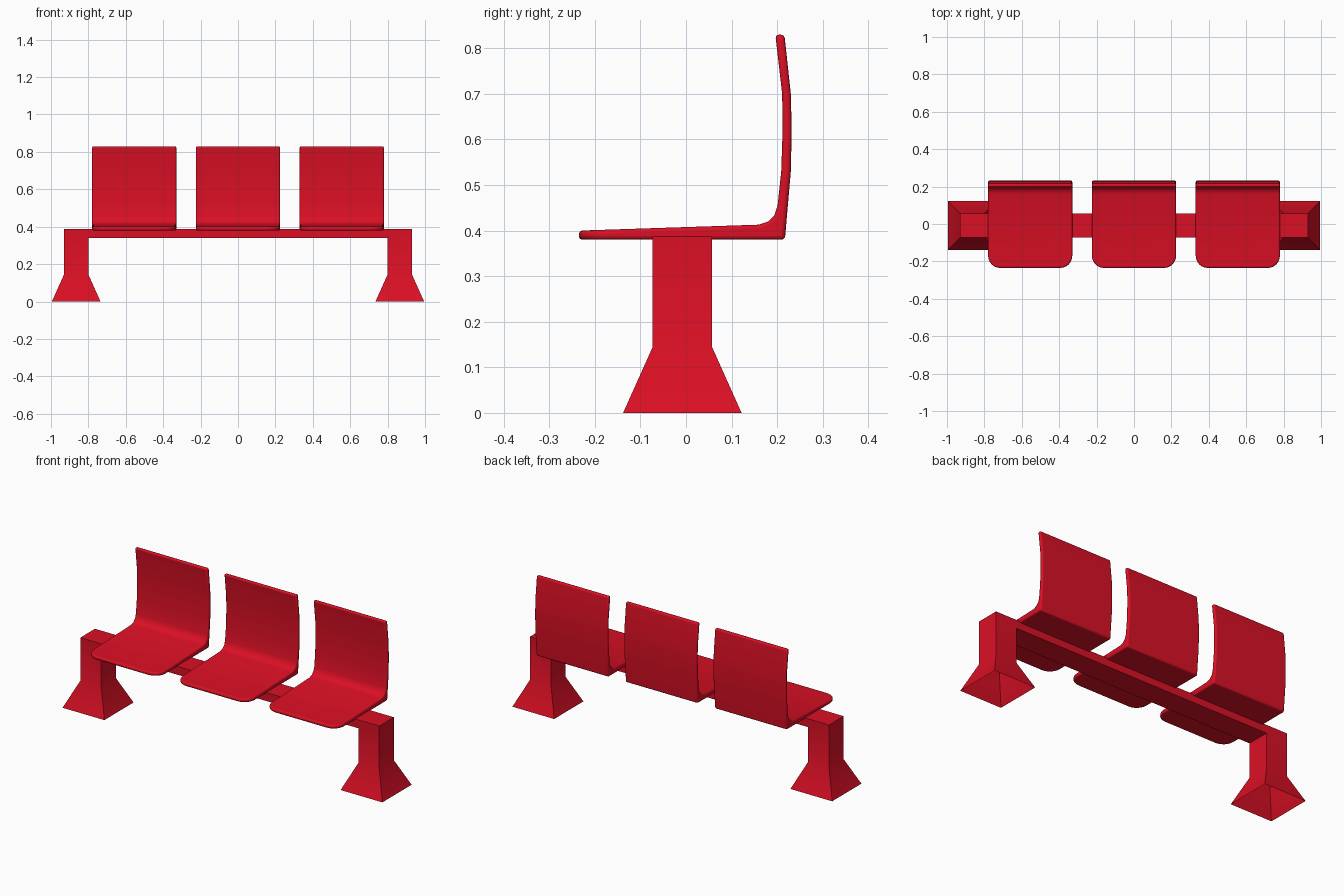
import bpy
import bmesh
from mathutils import Vector

cube = bpy.data.objects.get("Cube")
if cube:
    bpy.data.objects.remove(cube, do_unlink=True)

red = bpy.data.materials.new("bright red")
red.use_nodes = True
red.diffuse_color = (0.7, 0.005, 0.018, 1)
red.node_tree.nodes["Principled BSDF"].inputs["Base Color"].default_value = red.diffuse_color


def extrude_outline(points, vector):
    """Close an outline into a face and extrude it to a solid."""
    bm = bmesh.new()
    face = bm.faces.new([bm.verts.new(p) for p in points])
    result = bmesh.ops.extrude_face_region(bm, geom=[face], use_keep_orig=True)
    moved = [v for v in result["geom"] if isinstance(v, bmesh.types.BMVert)]
    bmesh.ops.translate(bm, verts=moved, vec=vector)
    bmesh.ops.recalc_face_normals(bm, faces=bm.faces[:])
    return bm


def finish(bm, name, location=(0, 0, 0), bevel=0.0):
    mesh = bpy.data.meshes.new(name)
    bm.to_mesh(mesh)
    bm.free()
    mesh.materials.append(red)
    obj = bpy.data.objects.new(name, mesh)
    obj.location = location
    bpy.context.collection.objects.link(obj)
    if bevel:
        mod = obj.modifiers.new("soft edges", "BEVEL")
        mod.width = bevel
        mod.segments = 3
        mod.limit_method = "ANGLE"
        mod.angle_limit = 0.7
    bpy.ops.object.select_all(action="DESELECT")
    obj.select_set(True)
    bpy.context.view_layer.objects.active = obj
    bpy.ops.object.shade_smooth_by_angle(angle=0.6)
    return obj


# Beam and legs as one frame, with hollow flared feet
half = [(0.8, 0.34), (0.8, 0.145), (0.93, 0.145), (0.93, 0.387)]
outline = half + [(-x, z) for x, z in reversed(half)]
frame = extrude_outline([(x, -0.073, z) for x, z in outline], (0, 0.13, 0))
soles = [f for f in frame.faces if f.normal.z < -0.9 and f.calc_center_median().z < 0.2]
for sole in soles:
    centre = sole.calc_center_median()
    foot = bmesh.ops.extrude_discrete_faces(frame, faces=[sole])["faces"][0]
    for v in foot.verts:
        v.co = Vector((centre.x + (v.co.x - centre.x) * 2,
                       centre.y + (v.co.y - centre.y) * 2, 0))
    frame.faces.remove(foot)
finish(frame, "bench_frame")

# Seat shells: side profile extruded across the width
profile = [(-0.235, 0.38), (-0.235, 0.4), (0.16, 0.413), (0.18, 0.42),
           (0.194, 0.434), (0.201, 0.455), (0.209, 0.53), (0.212, 0.62),
           (0.211, 0.7), (0.196, 0.83), (0.216, 0.83), (0.23, 0.7),
           (0.232, 0.62), (0.23, 0.53), (0.217, 0.38)]
width = 0.45
for name, x in (("right_seat", -0.555), ("middle_seat", 0), ("left_seat", 0.555)):
    seat = extrude_outline([(-width / 2, y, z) for y, z in profile], (width, 0, 0))
    corners = [e for e in seat.edges
               if all(v.co.y < -0.2 for v in e.verts)
               and abs(e.verts[0].co.x - e.verts[1].co.x) < 0.01]
    bmesh.ops.bevel(seat, geom=corners, offset=0.065, offset_type="OFFSET",
                    segments=6, profile=0.5, affect="EDGES")
    finish(seat, name, (x, 0, 0), 0.008)
